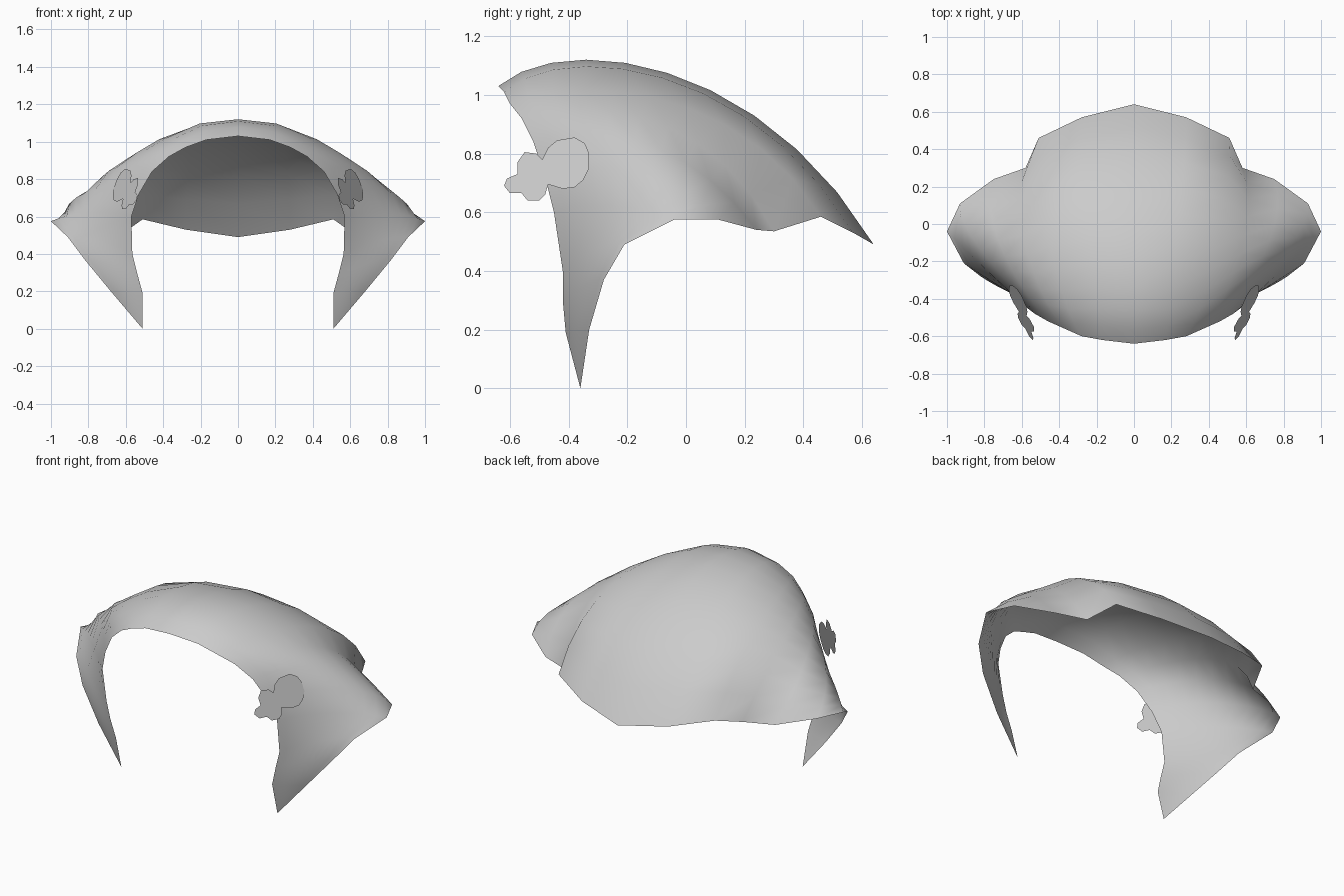
import bpy
import bmesh
from mathutils import Vector

cube = bpy.data.objects.get("Cube")
if cube:
    bpy.data.objects.remove(cube, do_unlink=True)

STEPS = 10  # divisions of each strip from the front rim to the hem


def make_material(name, colour):
    material = bpy.data.materials.new(name)
    material.use_nodes = True
    material.diffuse_color = colour
    shader = material.node_tree.nodes["Principled BSDF"]
    shader.inputs["Base Color"].default_value = colour
    return material


def add_object(name, mesh_builder, material):
    mesh = bpy.data.meshes.new(name)
    mesh_builder.to_mesh(mesh)
    mesh_builder.free()
    mesh.materials.append(material)
    obj = bpy.data.objects.new(name, mesh)
    bpy.context.collection.objects.link(obj)
    return obj


def bezier_point(controls, t):
    a, b, c, d = (Vector(p) for p in controls)
    s = 1 - t
    return a * s**3 + b * 3 * s * s * t + c * 3 * s * t * t + d * t**3


def mirrored(controls):
    return [(-x, y, z) for x, y, z in controls]


grey = make_material("soft grey", (0.6, 0.6, 0.6, 1))

# Strips of the cap, from the middle to the strap tip.
# Each one is a curve from the front rim over the crown to the hem.
crown = [
    [(0, -.64, 1.03), (0, -.42, 1.22), (0, .25, 1.14), (0, .64, .49)],
    [(.17, -.62, 1.01), (.2, -.42, 1.19), (.27, .22, 1.12), (.28, .57, .53)],
    [(.28, -.6, .97), (.4, -.43, 1.06), (.54, .16, 1.07), (.51, .46, .585)],
    [(.37, -.56, .92), (.52, -.4, .98), (.68, .06, 1), (.58, .3, .535)],
    [(.46, -.52, .84), (.6, -.36, .91), (.84, 0, .88), (.75, .24, .54)],
    [(.53, -.48, .72), (.6, -.37, .79), (.95, -.06, .76), (.93, .11, .575)],
]
straps = [
    [(.57, -.45, .6), (.68, -.35, .64), (.87, -.17, .63), (1, -.04, .575)],
    [(.565, -.42, .4), (.67, -.37, .46), (.8, -.28, .49), (.91, -.21, .49)],
    [(.54, -.42, .3), (.62, -.39, .33), (.73, -.34, .36), (.82, -.28, .37)],
    [(.51, -.41, .19), (.57, -.39, .19), (.62, -.37, .2), (.68, -.33, .2)],
    [(.51, -.36, 0)] * 4,
]
half = crown + straps
strips = [mirrored(c) for c in reversed(half[1:])] + half

# Draped cap: one open sheet lofted across all strips
bm = bmesh.new()
grid = [[bm.verts.new(bezier_point(c, j / STEPS)) for j in range(STEPS + 1)]
        for c in strips]
for left, right in zip(grid, grid[1:]):
    for j in range(STEPS):
        bm.faces.new((left[j], right[j], right[j + 1], left[j + 1]))
bmesh.ops.remove_doubles(bm, verts=bm.verts, dist=0.0005)
for face in bm.faces:
    face.smooth = True
add_object("draped_cap", bm, grey)

# Flower ornaments: flat outlines (y, z) with a round petal and small lobes
outline = [
    (-.49, .78), (-.47, .82), (-.44, .845), (-.38, .855), (-.345, .835),
    (-.33, .8), (-.33, .75), (-.35, .71), (-.38, .685), (-.42, .68),
    (-.47, .695), (-.48, .66), (-.5, .64), (-.54, .64), (-.56, .665),
    (-.6, .665), (-.62, .69), (-.61, .715), (-.575, .73), (-.575, .77),
    (-.55, .805), (-.51, .8),
]


def add_flower(name, side):
    # The plate leans inward at the top and toward the front
    bm = bmesh.new()
    verts = [bm.verts.new((side * (1.1 + .5 * y - .36 * z), y, z))
             for y, z in outline]
    bm.faces.new(verts[::-1] if side > 0 else verts)
    return add_object(name, bm, grey)


add_flower("left_flower", 1)
add_flower("right_flower", -1)
